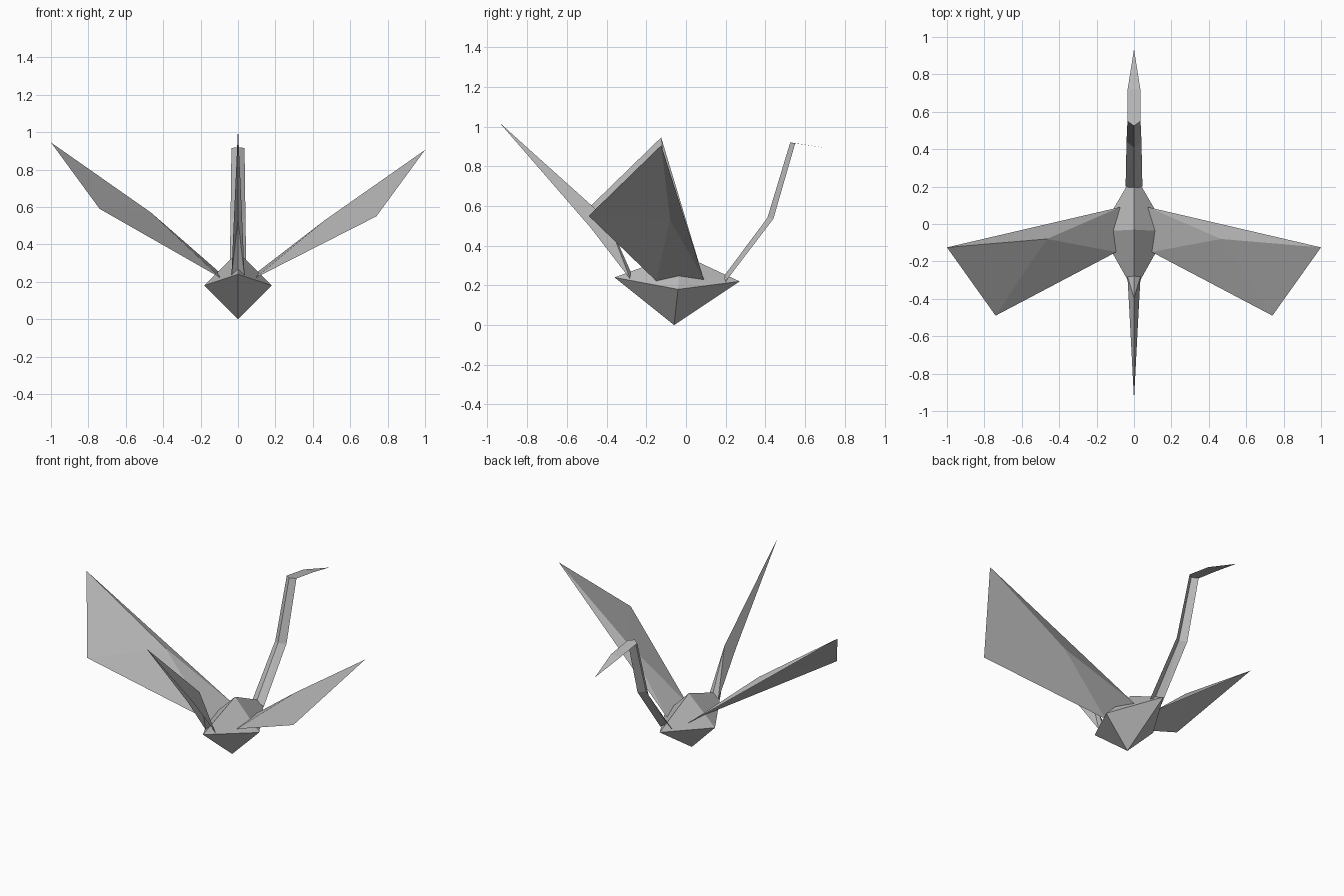
import bpy

if "Cube" in bpy.data.objects:
    bpy.data.objects.remove(bpy.data.objects["Cube"])

# One paper colour
paper = bpy.data.materials.new("grey paper")
paper.diffuse_color = (0.5, 0.5, 0.5, 1)
paper.use_nodes = True
paper.node_tree.nodes["Principled BSDF"].inputs["Base Color"].default_value = paper.diffuse_color


def sheet(name, verts, faces):
    """Flat-faced folded paper piece."""
    me = bpy.data.meshes.new(name)
    me.from_pydata(verts, [], faces)
    me.materials.append(paper)
    me.update()
    ob = bpy.data.objects.new(name, me)
    bpy.context.collection.objects.link(ob)
    return ob


def folded_strip(name, rows, tip=None):
    """Strip creased along x = 0. Row: (centre y, z, edge half width, y, z)."""
    verts, faces = [], []
    for cy, cz, w, ey, ez in rows:
        verts += [(-w, ey, ez), (0, cy, cz), (w, ey, ez)]
    for i in range(len(rows) - 1):
        a, b = 3 * i, 3 * i + 3
        for s in (0, 2):
            for f in ((a + s, a + 1, b + 1), (a + s, b + 1, b + s)):
                faces.append(f if s == 2 else f[::-1])
    if tip:
        n = len(verts)
        verts.append(tip)
        faces += [(n - 2, n - 3, n), (n - 1, n - 2, n)]
    return sheet(name, verts, faces)


# Body: belly point, raised back, and a four-cornered rim
rim = [(0, -0.36, 0.24), (0.18, -0.04, 0.18), (0, 0.27, 0.22), (-0.18, -0.04, 0.18)]
body_faces = []
for i in range(4):
    j = (i + 1) % 4
    body_faces += [(i, j, 4), (j, i, 5)]
sheet("body", rim + [(0, -0.03, 0.36), (0, -0.06, 0)], body_faces)

# Wings: fan around a crease point, left one raised slightly more
for side, name, lift in ((1, "right_wing", 0), (-1, "left_wing", 0.04)):
    pts = [(0.075, 0.09, 0.23), (0.095, -0.15, 0.222), (0.74, -0.49, 0.55 + lift),
           (1.0, -0.125, 0.905 + lift), (0.465, -0.08, 0.53 + lift)]
    fan = [(i, (i + 1) % 4, 4) for i in range(4)]
    if side < 0:
        fan = [f[::-1] for f in fan]
    sheet(name, [(side * x, y, z) for x, y, z in pts], fan)

# Neck, head and tail
folded_strip("neck", [(0.19, 0.245, 0.045, 0.20, 0.22),
                      (0.41, 0.54, 0.04, 0.44, 0.535),
                      (0.525, 0.92, 0.035, 0.55, 0.915)])
folded_strip("head", [(0.525, 0.92, 0.035, 0.55, 0.915),
                      (0.72, 0.89, 0.034, 0.72, 0.89)], (0, 0.935, 0.83))
folded_strip("tail", [(-0.27, 0.25, 0.035, -0.28, 0.23),
                      (-0.395, 0.53, 0.024, -0.48, 0.49)], (0, -0.94, 1.02))
